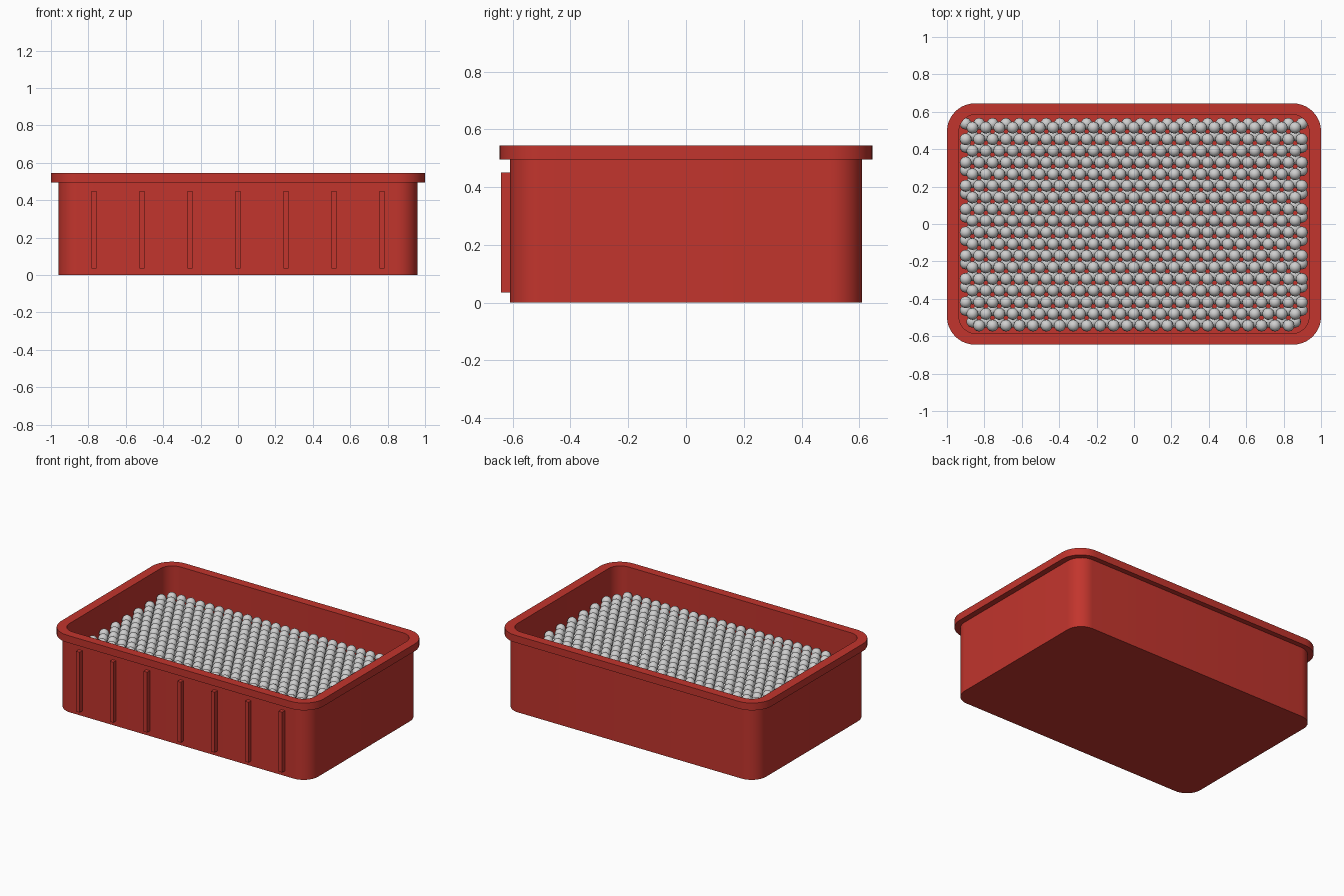
import bpy, bmesh, math
from mathutils import Vector

cube = bpy.data.objects.get("Cube")
if cube:
    bpy.data.objects.remove(cube, do_unlink=True)


def material(name, color):
    mat = bpy.data.materials.new(name)
    mat.use_nodes = True
    mat.diffuse_color = (*color, 1)
    bsdf = next(n for n in mat.node_tree.nodes if n.type == 'BSDF_PRINCIPLED')
    bsdf.inputs["Base Color"].default_value = (*color, 1)
    return mat


RED = material("red_plastic", (0.54, 0.035, 0.026))
SILVER = material("silver_grey", (0.62, 0.62, 0.62))


def add_object(name, mesh, mat):
    mesh.materials.append(mat)
    obj = bpy.data.objects.new(name, mesh)
    bpy.context.collection.objects.link(obj)
    return obj


def rounded_ring(bm, hx, hy, r, z, steps=10):
    """Ring of vertices around a rounded rectangle."""
    ring = []
    for q, (sx, sy) in enumerate([(1, 1), (-1, 1), (-1, -1), (1, -1)]):
        for i in range(steps + 1):
            a = (q + i / steps) * math.pi / 2
            ring.append(bm.verts.new((sx * (hx - r) + r * math.cos(a),
                                      sy * (hy - r) + r * math.sin(a), z)))
    return ring


# Tray: outer wall, overhanging rim, inner wall and floor in one shell
FLOOR = 0.035
HX, HY, CORNER = 0.936, 0.585, 0.09
bm = bmesh.new()
rings = [rounded_ring(bm, *p) for p in [
    (0.96, 0.61, 0.11, 0),
    (0.96, 0.61, 0.11, 0.495),
    (1.0, 0.645, 0.15, 0.495),
    (1.0, 0.645, 0.15, 0.545),
    (HX, HY, CORNER, 0.545),
    (HX, HY, CORNER, FLOOR)]]
for low, high in zip(rings, rings[1:]):
    for i in range(len(low)):
        j = (i + 1) % len(low)
        bm.faces.new((low[i], low[j], high[j], high[i]))
bm.faces.new(rings[0][::-1])
bm.faces.new(rings[-1])
tray_mesh = bpy.data.meshes.new("tray")
bm.to_mesh(tray_mesh)
bm.free()
tray = add_object("tray", tray_mesh, RED)
bpy.ops.object.select_all(action='DESELECT')
tray.select_set(True)
bpy.context.view_layer.objects.active = tray
bpy.ops.object.shade_smooth_by_angle(angle=math.radians(30))

# Upright ribs on the front wall, sharing one box mesh
bm = bmesh.new()
bmesh.ops.create_cube(bm, size=1)
bmesh.ops.scale(bm, vec=(0.027, 0.034, 0.415), verts=bm.verts)
rib_mesh = bpy.data.meshes.new("front_rib")
bm.to_mesh(rib_mesh)
bm.free()
rib_mesh.materials.append(RED)
for n in range(7):
    rib = bpy.data.objects.new(f"front_rib_{n + 1}", rib_mesh)
    rib.location = ((n - 3) * 0.257, -0.623, 0.2425)
    bpy.context.collection.objects.link(rib)

# Close-packed balls, alternate layers sitting in the hollows of the last
RADIUS, PITCH = 0.032, 0.0719
ROW = PITCH * math.sqrt(3) / 2
RISE = PITCH * math.sqrt(2 / 3)
LAYERS, ROWS, COLUMNS = 6, 18, 26


def ball_template(fine):
    """Vertices and faces of a single ball at the origin."""
    bm = bmesh.new()
    if fine:
        bmesh.ops.create_uvsphere(bm, u_segments=12, v_segments=8, radius=RADIUS)
    else:
        bmesh.ops.create_icosphere(bm, subdivisions=2, radius=RADIUS)
    bm.verts.index_update()
    verts = [v.co.copy() for v in bm.verts]
    faces = [[v.index for v in f.verts] for f in bm.faces]
    bm.free()
    return verts, faces


def fits(x, y):
    """True where a ball lies inside the rounded inner wall."""
    dx = abs(x) - (HX - CORNER)
    dy = abs(y) - (HY - CORNER)
    return math.hypot(max(dx, 0), max(dy, 0)) <= CORNER - RADIUS + 0.01


def layer_centers(layer):
    shifted = (LAYERS - 1 - layer) % 2
    z = FLOOR + RADIUS + layer * RISE
    for row in range(ROWS):
        offset = (row + shifted) % 2 / 2
        y = -0.543 + row * ROW + shifted * ROW / 3
        for col in range(COLUMNS):
            x = -0.9 + (col + offset) * PITCH
            if fits(x, y):
                yield Vector((x, y, z))


for layer in range(LAYERS):
    ball_verts, ball_faces = ball_template(layer == LAYERS - 1)
    verts, faces = [], []
    for center in layer_centers(layer):
        start = len(verts)
        verts += [center + v for v in ball_verts]
        faces += [[start + i for i in f] for f in ball_faces]
    mesh = bpy.data.meshes.new(f"ball_layer_{layer + 1}")
    mesh.from_pydata(verts, [], faces)
    mesh.shade_smooth()
    add_object(mesh.name, mesh, SILVER)
